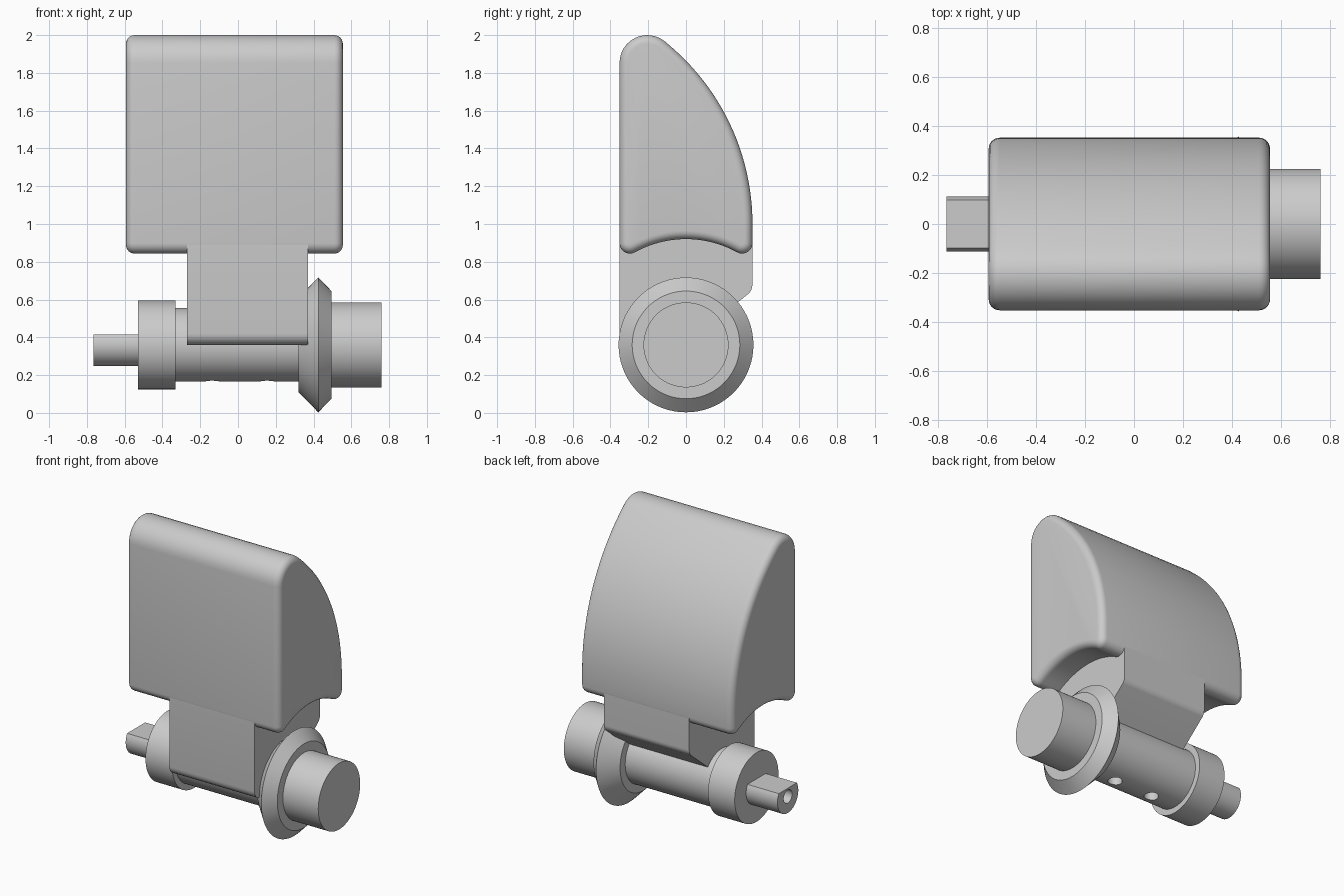
import bpy, bmesh
from math import pi, sin, cos, atan2, sqrt, radians

if "Cube" in bpy.data.objects:
    bpy.data.objects.remove(bpy.data.objects["Cube"])

grey = bpy.data.materials.new("plain grey")
grey.use_nodes = True
grey.diffuse_color = (0.6, 0.6, 0.6, 1)
grey.node_tree.nodes["Principled BSDF"].inputs["Base Color"].default_value = (0.6, 0.6, 0.6, 1)

AXIS = 0.36      # height of the shaft axis
HALF = 0.352     # half depth of handle and stem


def arc(cy, cz, r, a0, a1, n):
    return [(cy + r * cos(a0 + (a1 - a0) * i / n), cz + r * sin(a0 + (a1 - a0) * i / n))
            for i in range(n + 1)]


def finish(name, bm):
    bmesh.ops.remove_doubles(bm, verts=bm.verts, dist=1e-5)
    bmesh.ops.recalc_face_normals(bm, faces=bm.faces)
    mesh = bpy.data.meshes.new(name)
    bm.to_mesh(mesh)
    bm.free()
    mesh.materials.append(grey)
    ob = bpy.data.objects.new(name, mesh)
    bpy.context.collection.objects.link(ob)
    return ob


def smooth(ob):
    bpy.ops.object.select_all(action='DESELECT')
    ob.select_set(True)
    bpy.context.view_layer.objects.active = ob
    bpy.ops.object.shade_smooth_by_angle(angle=radians(30))


def prism(name, profile, x0, x1, bevel=0):
    """Extrude a (y, z) outline along x, optionally rounding both end rims."""
    bm = bmesh.new()
    base = bm.faces.new([bm.verts.new((x0, y, z)) for y, z in profile])
    ext = bmesh.ops.extrude_face_region(bm, geom=[base], use_keep_orig=True)
    for v in ext["geom"]:
        if isinstance(v, bmesh.types.BMVert):
            v.co.x = x1
    bmesh.ops.recalc_face_normals(bm, faces=bm.faces)
    if bevel:
        rims = [e for e in bm.edges if abs(e.verts[0].co.x - e.verts[1].co.x) < 1e-6]
        bmesh.ops.bevel(bm, geom=rims, offset=bevel, segments=6, profile=0.5,
                        affect='EDGES', clamp_overlap=False)
    return finish(name, bm)


def lathe(name, profile, steps=72):
    """Revolve (x, radius) points around the shaft axis."""
    bm = bmesh.new()
    vs = [bm.verts.new((x, 0, AXIS + r)) for x, r in profile]
    edges = [bm.edges.new(p) for p in zip(vs, vs[1:])]
    bmesh.ops.spin(bm, geom=vs + edges, cent=(0, 0, AXIS), axis=(1, 0, 0),
                   angle=2 * pi, steps=steps)
    return finish(name, bm)


def drill(ob, centre, radius, depth, rotation=(0, 0, 0)):
    bpy.ops.mesh.primitive_cylinder_add(vertices=32, radius=radius, depth=depth,
                                        location=centre, rotation=rotation)
    cutter = bpy.context.object
    cutter.hide_render = True
    cutter.data.materials.append(grey)
    mod = ob.modifiers.new("hole", 'BOOLEAN')
    mod.operation, mod.solver, mod.object = 'DIFFERENCE', 'EXACT', cutter
    bpy.context.view_layer.objects.active = ob
    bpy.ops.object.modifier_apply(modifier=mod.name)
    bpy.data.objects.remove(cutter)


# Handle: flat front, curved back, rounded top, hollowed underside
hollow, foot = 0.56, 0.055
fy = HALF - foot
fz = AXIS + sqrt((hollow + foot) ** 2 - fy ** 2)
foot_a = atan2(fz - AXIS, fy)
top_r, back_r = 0.147, 1.237
ty, tz = -HALF + top_r, 2 - top_r
by, bz = HALF - back_r, 1.0
top_a = atan2(tz - bz, ty - by)
outline = (arc(-fy, fz, foot, pi, 2 * pi - foot_a, 8)
           + arc(0, AXIS, hollow, pi - foot_a, foot_a, 20)[1:-1]
           + arc(fy, fz, foot, pi + foot_a, 2 * pi, 8)
           + arc(by, bz, back_r, 0, top_a, 24)[:-1]
           + arc(ty, tz, top_r, top_a, pi, 12))
smooth(prism("handle", outline, -0.593, 0.555, bevel=0.045))

# Stem: wedge joining the handle to the shaft
sy, r = HALF - 0.001, 0.06
stem = (arc(-sy + r, AXIS + r, r, pi, 1.5 * pi, 6) + [(0, AXIS)]
        + arc(sy - r, AXIS + sy - r * (1 - sqrt(2)) - r + r * 0.0, r, -pi / 4, 0, 6)
        + [(sy, 0.98), (-sy, 0.98)])
smooth(prism("stem", stem, -0.27, 0.37))

# Shaft with two drilled holes underneath
shaft = lathe("shaft", [(-0.4, 0), (-0.4, 0.195), (0.4, 0.195), (0.4, 0)])
for x in (-0.137, 0.154):
    drill(shaft, (x, 0, AXIS - 0.2), 0.045, 0.2)
smooth(shaft)

# Collar, bevelled flange and end cylinder
smooth(lathe("collar", [(-0.53, 0), (-0.53, 0.235), (-0.33, 0.235), (-0.33, 0)]))
smooth(lathe("flange", [(0.32, 0), (0.32, 0.25), (0.425, 0.357), (0.495, 0.285), (0.495, 0)]))
smooth(lathe("end_cylinder", [(0.48, 0), (0.48, 0.225), (0.76, 0.225), (0.76, 0)]))

# Tang: round bar with a flat on top and a bore in its end
tang = prism("tang", arc(0, AXIS, 0.112, 5 * pi / 6, 13 * pi / 6, 32), -0.765, -0.5)
drill(tang, (-0.765, 0, AXIS), 0.045, 0.3, (0, pi / 2, 0))
smooth(tang)
